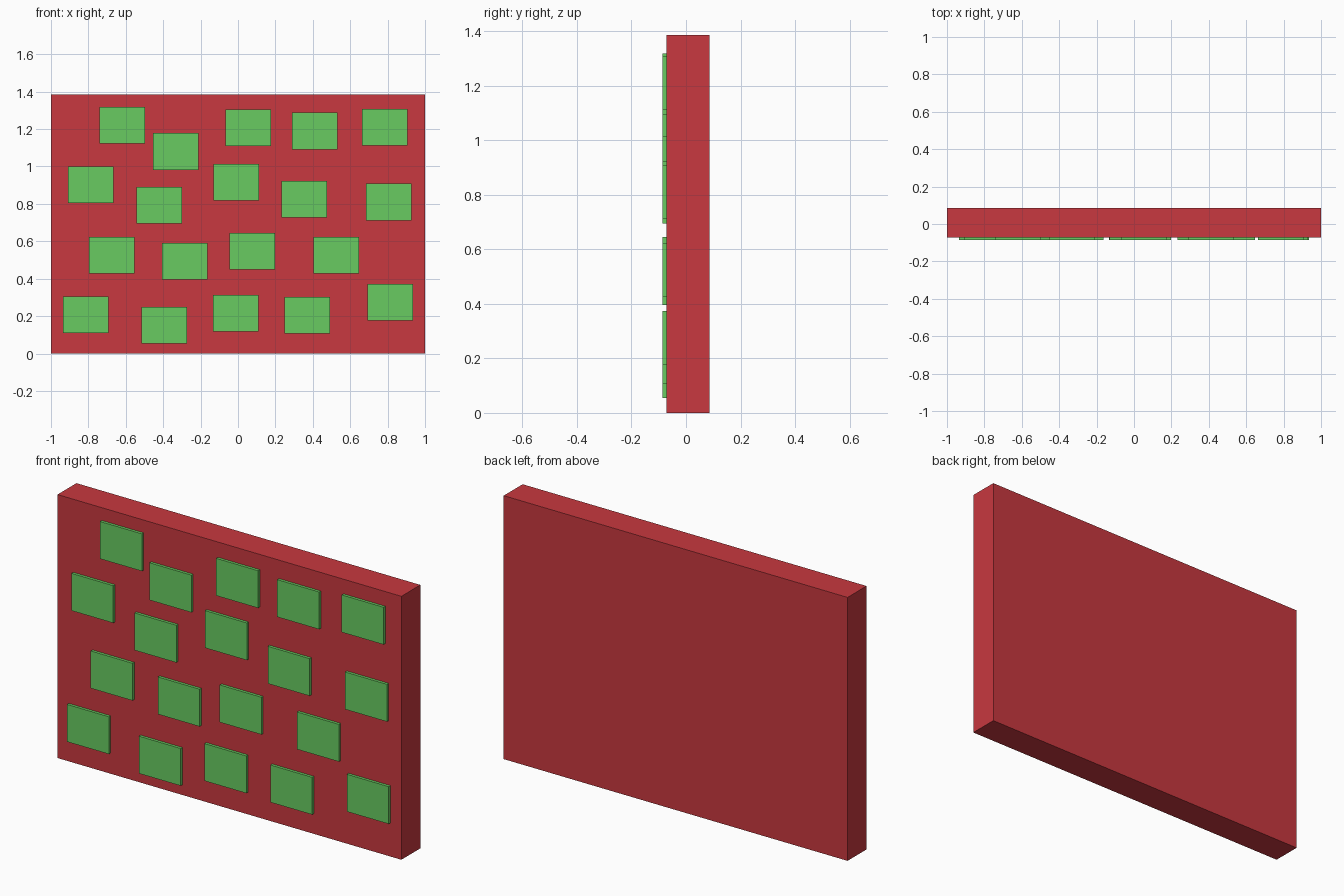
import bpy

if "Cube" in bpy.data.objects:
    bpy.data.objects.remove(bpy.data.objects["Cube"])

def material(name, color):
    m = bpy.data.materials.new(name)
    m.diffuse_color = color
    m.use_nodes = True
    m.node_tree.nodes["Principled BSDF"].inputs["Base Color"].default_value = m.diffuse_color
    return m

red = material("board_red", (0.58, 0.04, 0.05, 1))
green = material("note_green", (0.14, 0.60, 0.12, 1))

def box(name, center, size, mat):
    bpy.ops.mesh.primitive_cube_add(size=1, location=center)
    ob = bpy.context.object
    ob.name = name
    ob.scale = size
    bpy.ops.object.transform_apply(location=False, rotation=False, scale=True)
    ob.data.materials.append(mat)
    return ob

# Board slab
H, FRONT, BACK = 1.385, -0.071, 0.086
box("board", (0, (FRONT + BACK) / 2, H / 2), (2, BACK - FRONT, H), red)

# Notes scattered on the front face, row by row (x, z of centre)
notes = [
    (-0.62, 1.22), (-0.333, 1.08), (0.055, 1.207), (0.41, 1.19), (0.785, 1.21),
    (-0.787, 0.903), (-0.42, 0.793), (-0.01, 0.915), (0.355, 0.825), (0.805, 0.81),
    (-0.675, 0.525), (-0.285, 0.493), (0.075, 0.547), (0.525, 0.525),
    (-0.813, 0.207), (-0.395, 0.152), (-0.013, 0.215), (0.37, 0.205), (0.815, 0.275),
]
NOTE_FRONT = -0.086
for i, (x, z) in enumerate(notes):
    box(f"note_{i + 1}", (x, (NOTE_FRONT + FRONT) / 2, z),
        (0.243, FRONT - NOTE_FRONT, 0.196), green)
